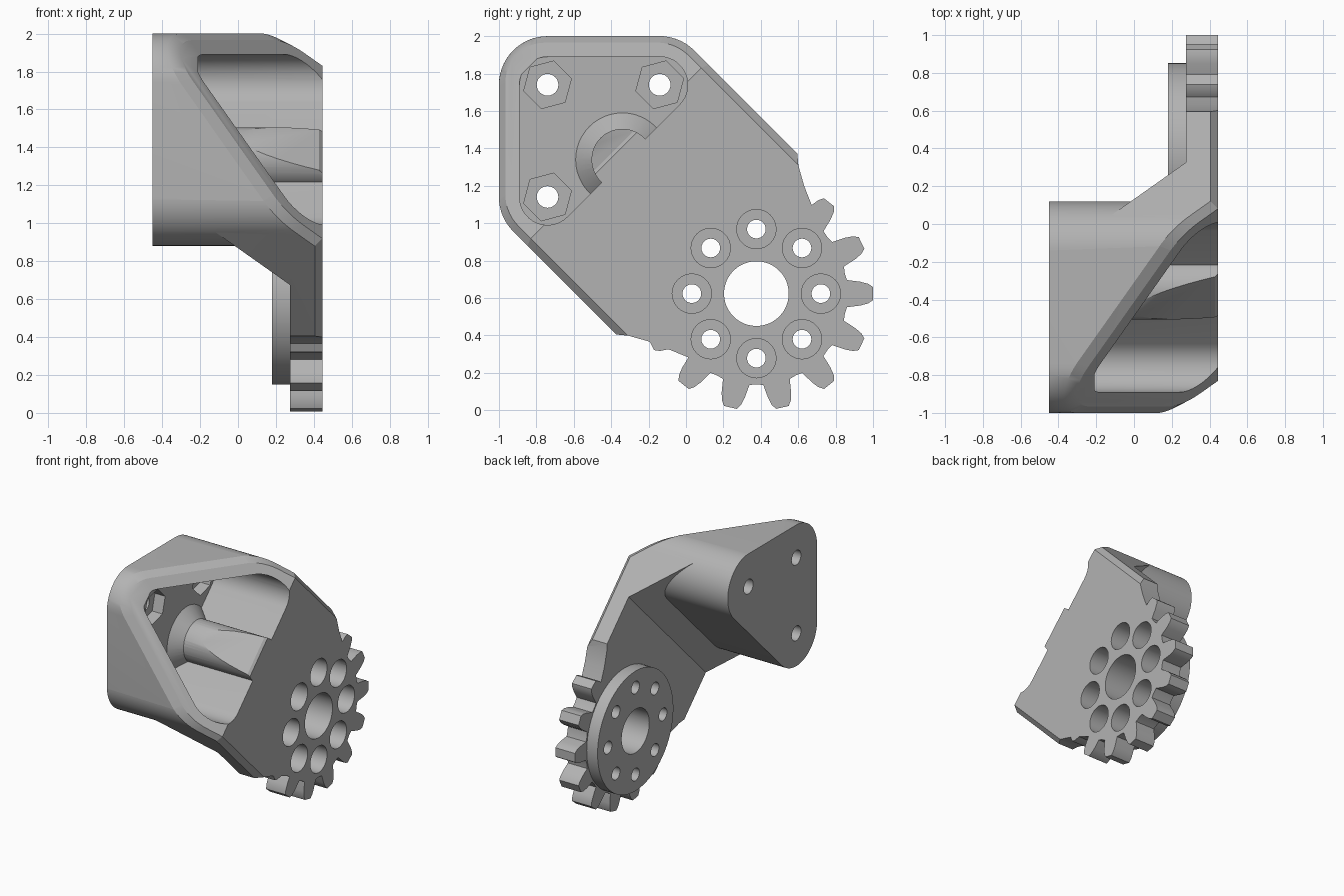
import bpy, bmesh
from math import cos, sin, radians, sqrt
from mathutils import Matrix

if "Cube" in bpy.data.objects:
    bpy.data.objects.remove(bpy.data.objects["Cube"])

metal = bpy.data.materials.new("plain grey")
metal.use_nodes = True
GREY = (0.45, 0.45, 0.45, 1)
metal.diffuse_color = GREY
metal.node_tree.nodes["Principled BSDF"].inputs["Base Color"].default_value = GREY

# Working frame: u along the arm, v across it, w through its thickness
S = 1 / sqrt(2)
TO_WORLD = Matrix(((0, 0, 1, 0), (S, S, 0, 0.5), (-S, S, 0, 0.5), (0, 0, 0, 1)))
FRONT, ARM_BACK, BACK = 0.445, 0.275, -0.45
TIP, SIDE_A, SIDE_B = (-1.754, 0), (-1.33, 0.424), (-1.33, -0.424)
GEAR_U = -0.175


def arc(centre, r, a0, a1, n=14):
    angles = [radians(a0 + (a1 - a0) * i / n) for i in range(n + 1)]
    return [(centre[0] + r * cos(a), centre[1] + r * sin(a)) for a in angles]


def rounded_triangle(r):
    return arc(SIDE_A, r, 0, 135) + arc(TIP, r, 135, 225) + arc(SIDE_B, r, 225, 360)


def prism(bm, outline, w0, w1):
    face = bm.faces.new([bm.verts.new((u, v, w0)) for u, v in outline])
    top = bmesh.ops.extrude_face_region(bm, geom=[face])["geom"]
    bmesh.ops.translate(bm, vec=(0, 0, w1 - w0),
                        verts=[g for g in top if isinstance(g, bmesh.types.BMVert)])
    bmesh.ops.recalc_face_normals(bm, faces=bm.faces)


def slice_off(bm, point, normal):
    bmesh.ops.bisect_plane(bm, geom=bm.verts[:] + bm.edges[:] + bm.faces[:],
                           plane_co=point, plane_no=normal, clear_outer=True)
    bmesh.ops.edgeloop_fill(bm, edges=[e for e in bm.edges if e.is_boundary])
    bmesh.ops.recalc_face_normals(bm, faces=bm.faces)


def finish(name, bm):
    mesh = bpy.data.meshes.new(name)
    bm.to_mesh(mesh)
    bm.free()
    mesh.materials.append(metal)
    obj = bpy.data.objects.new(name, mesh)
    bpy.context.collection.objects.link(obj)
    return obj


def solid(name, w0, w1, *outlines):
    bm = bmesh.new()
    for outline in outlines:
        prism(bm, outline, w0, w1)
    return finish(name, bm)


def disc(centre, r, n=48):
    return arc(centre, r, 0, 360 - 360 / n, n - 1)


def cut(obj, *cutters):
    for cutter in cutters:
        cutter.hide_render = True
        mod = obj.modifiers.new("cut", "BOOLEAN")
        mod.operation, mod.solver, mod.object = "DIFFERENCE", "EXACT", cutter
        bpy.context.view_layer.update()
        result = bpy.data.meshes.new_from_object(
            obj.evaluated_get(bpy.context.evaluated_depsgraph_get()))
        obj.modifiers.clear()
        obj.data = result


# Bracket: rounded block and arm in one outline, sliced at a slant, rim chamfered
arm_end = [(-0.55, 0.684), (-0.5, 0.643), (-0.4, 0.587), (-0.3, 0.544), (-0.1, 0.46)]
outline = (arc(SIDE_A, 0.26, 90, 135) + arc(TIP, 0.26, 135, 225) + arc(SIDE_B, 0.26, 225, 270)
           + [(u, -v) for u, v in arm_end] + arm_end[::-1])
bm = bmesh.new()
prism(bm, outline, BACK, FRONT)
slice_off(bm, (-1.682, 0, 0), (-1, 0, 1))


def is_front(face):
    return face.normal.z > 0.5


rim = [e for e in bm.edges
       if sum(is_front(f) for f in e.link_faces) == 1
       and min(v.co.x for v in e.verts) < -0.56]
bmesh.ops.bevel(bm, geom=rim, offset=0.04, segments=1, affect="EDGES")
bracket = finish("bracket", bm)

# Space behind the arm, wrapped round the block and ending in a ramp
bm = bmesh.new()
prism(bm, [(2, 2), (-1.33, 2)] + arc(SIDE_A, 0.2601, 90, 0) + arc(SIDE_B, 0.2601, 360, 270)
      + [(-1.33, -2), (2, -2)], -1, ARM_BACK)
slice_off(bm, (-1.205, 0, 0), (-1, 0, 1))
behind_arm = finish("space_behind_arm", bm)

# Pocket with a tapered post and flared foot left standing on its long wall
POST_U, FLOOR = -1.188, -0.21
pocket = solid("pocket", FLOOR, 1, rounded_triangle(0.15))
bm = bmesh.new()
prism(bm, disc((POST_U, 0), 0.165), -0.4, 1.2)
slice_off(bm, (-1.353, 0, 0), (-0.445, 0, 0.103))
post = finish("post", bm)
bm = bmesh.new()
bmesh.ops.create_cone(bm, cap_ends=True, segments=48, radius1=0.26, radius2=0.16, depth=0.1,
                      matrix=Matrix.Translation((POST_U, 0, FLOOR + 0.04)))
foot = finish("post_foot", bm)
cut(pocket, post, foot)

# Mounting holes with hexagonal nut recesses
mounts = (TIP, SIDE_A, SIDE_B)
nut_recesses = solid("nut_recesses", -0.3, -0.15, *[disc(c, 0.132, 6) for c in mounts])
mount_holes = solid("mount_holes", -1, -0.2, *[disc(c, 0.058, 24) for c in mounts])

# Toothed wheel and the hub behind it
TEETH = 14
tooth = ((0.49, -8.5), (0.56, -6.5), (0.6, -5), (0.625, -3.2),
         (0.625, 3.2), (0.6, 5), (0.56, 6.5), (0.49, 8.5), (0.485, 180 / TEETH))
wheel = []
for i in range(TEETH):
    for r, a in tooth:
        t = radians(45 + i * 360 / TEETH + a)
        wheel.append((GEAR_U + r * cos(t), r * sin(t)))
gear = solid("gear", ARM_BACK, FRONT, wheel)
hub = solid("hub", 0.18, 0.3, disc((GEAR_U, 0), 0.475, 64))

# Central bore and ring of counterbored bolt holes
bolts = arc((GEAR_U, 0), 0.345, 0, 315, 7)
bolt_holes = solid("bolt_holes", 0, 1, disc((GEAR_U, 0), 0.173),
                   *[disc(c, 0.05, 24) for c in bolts])
counterbores = solid("counterbores", 0.285, 1, *[disc(c, 0.105, 32) for c in bolts])

cut(bracket, behind_arm, pocket, nut_recesses, mount_holes)
for part in (bracket, gear, hub):
    cut(part, bolt_holes, counterbores)

# Remove the cutters, then place and shade the parts
for helper in (behind_arm, pocket, post, foot, nut_recesses, mount_holes,
               bolt_holes, counterbores):
    bpy.data.objects.remove(helper)
for part in (bracket, gear, hub):
    part.data.transform(TO_WORLD)
    bpy.ops.object.select_all(action="DESELECT")
    part.select_set(True)
    bpy.context.view_layer.objects.active = part
    bpy.ops.object.shade_smooth_by_angle(angle=radians(25))
